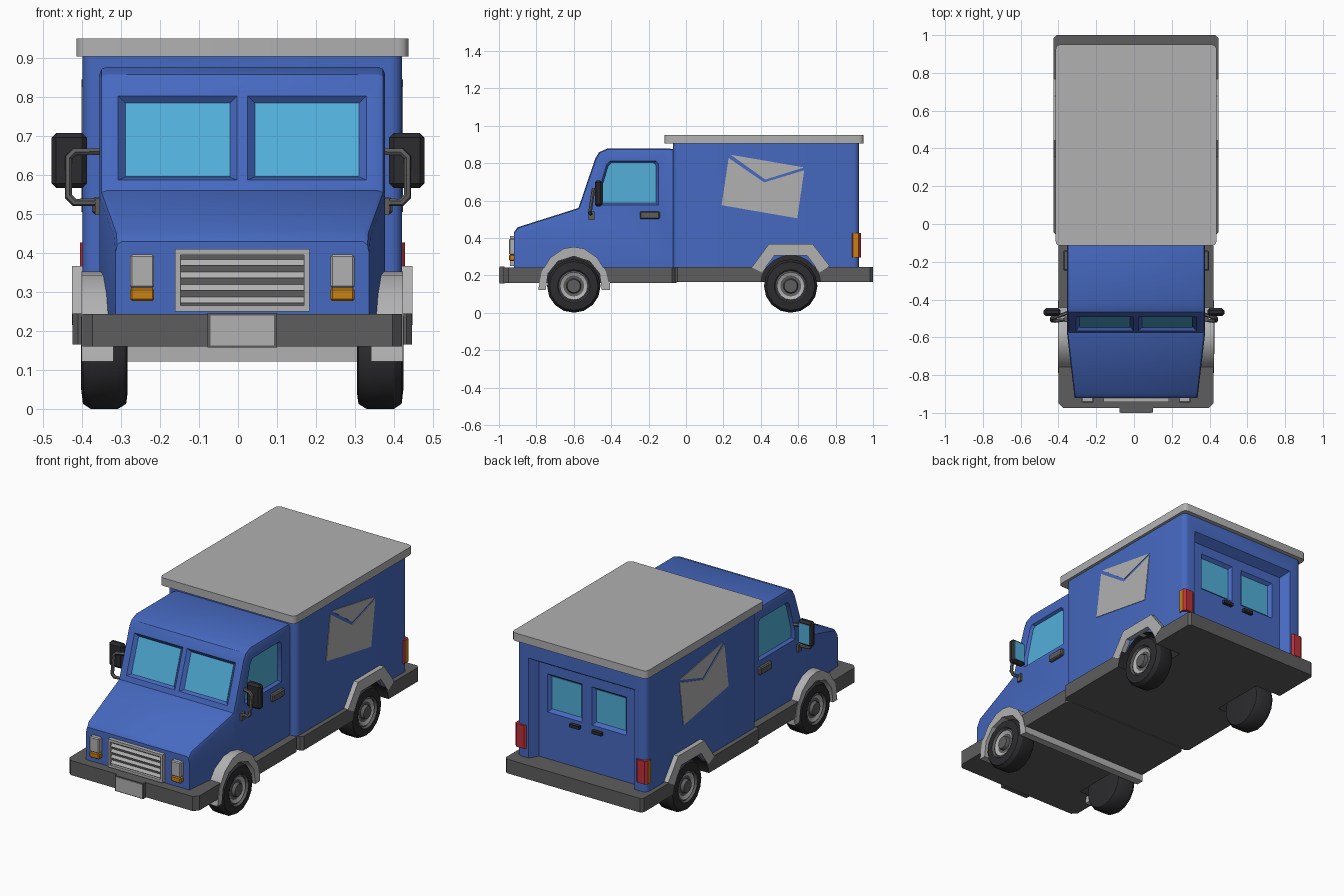
import bpy, bmesh, math
from mathutils import Vector

if "Cube" in bpy.data.objects:
    bpy.data.objects.remove(bpy.data.objects["Cube"])

CX = 0.011  # body centre line


def material(name, rgb):
    m = bpy.data.materials.new(name)
    m.diffuse_color = (*rgb, 1)
    m.use_nodes = True
    m.node_tree.nodes["Principled BSDF"].inputs["Base Color"].default_value = m.diffuse_color
    return m


BLUE = material("blue_paint", (0.061, 0.141, 0.53))
LIGHT = material("light_grey", (0.44, 0.44, 0.44))
GREY = material("dark_grey", (0.11, 0.11, 0.11))
BLACK = material("black_rubber", (0.025, 0.025, 0.028))
GLASS = material("cyan_glass", (0.085, 0.43, 0.70))
ORANGE = material("orange_lens", (0.58, 0.22, 0.006))
RED = material("red_lens", (0.50, 0.03, 0.04))


def finish(name, bm, *mats):
    bmesh.ops.recalc_face_normals(bm, faces=bm.faces)
    me = bpy.data.meshes.new(name)
    bm.to_mesh(me)
    bm.free()
    for m in mats:
        me.materials.append(m)
    ob = bpy.data.objects.new(name, me)
    bpy.context.collection.objects.link(ob)
    return ob


def loft(a, b):
    """Solid between two matching outlines."""
    bm = bmesh.new()
    va, vb = [bm.verts.new(p) for p in a], [bm.verts.new(p) for p in b]
    bm.faces.new(va)
    bm.faces.new(vb[::-1])
    for i in range(len(va)):
        j = (i + 1) % len(va)
        bm.faces.new((va[i], va[j], vb[j], vb[i]))
    bmesh.ops.recalc_face_normals(bm, faces=bm.faces)
    return bm


def side_prism(pts, x0, x1):
    return loft([(x0, y, z) for y, z in pts], [(x1, y, z) for y, z in pts])


def box(name, x, y, z, mat, bev=0, seg=1, upright=False):
    bm = side_prism([(y[0], z[0]), (y[1], z[0]), (y[1], z[1]), (y[0], z[1])], *x)
    if bev:
        es = [e for e in bm.edges
              if not upright or abs(e.verts[0].co.z - e.verts[1].co.z) > 0.01]
        bmesh.ops.bevel(bm, geom=es, offset=bev, segments=seg, profile=0.5, affect='EDGES')
    return finish(name, bm, mat)


def cut(target, cutter):
    mod = target.modifiers.new("cut", 'BOOLEAN')
    mod.operation, mod.solver, mod.object = 'DIFFERENCE', 'EXACT', cutter
    mod.material_mode = 'TRANSFER'
    bpy.context.view_layer.objects.active = target
    bpy.ops.object.modifier_apply(modifier=mod.name)


def recess(target, o, u, v, n, outline, shrink, depth, glass=None):
    """Sink a tapered opening into target, optionally glazed."""
    o, u, v, n = Vector(o), Vector(u), Vector(v), Vector(n)
    ca = sum(p[0] for p in outline) / len(outline)
    cb = sum(p[1] for p in outline) / len(outline)

    def ring(s, h):
        return [o + u * (ca + (a - ca) * s) + v * (cb + (b - cb) * s) + n * h for a, b in outline]
    c = finish("cutter", loft(ring(1.02, 0.004), ring(shrink, -depth)), BLUE)
    cut(target, c)
    bpy.data.objects.remove(c)
    if glass:
        finish(glass, loft(ring(shrink, -depth - 0.004), ring(shrink, 0.003 - depth)), GLASS)


def rect(a0, a1, b0, b1):
    return [(a0, b0), (a1, b0), (a1, b1), (a0, b1)]


# Cab: side profile with chamfered top edges and tapering hood
profile = [(-0.92, 0.24), (-0.92, 0.43), (-0.90, 0.457), (-0.575, 0.56), (-0.485, 0.825),
           (-0.465, 0.858), (-0.42, 0.878), (-0.09, 0.878), (0.0, 0.86), (0.0, 0.24)]
bm = side_prism(profile, CX - 0.366, CX + 0.366)
rim = [e for e in bm.edges if abs(e.verts[0].co.x - e.verts[1].co.x) < 0.01
       and min(v.co.z for v in e.verts) > 0.4]
bmesh.ops.bevel(bm, geom=rim, offset=0.018, segments=2, profile=0.5, affect='EDGES')
bmesh.ops.bisect_plane(bm, geom=bm.verts[:] + bm.edges[:] + bm.faces[:],
                       plane_co=(0, -0.575, 0), plane_no=(0, 1, 0))
for v in bm.verts:
    if v.co.y < -0.575:
        v.co.x = CX + (v.co.x - CX) * (1 - 0.32 * (-0.575 - v.co.y))
cab = finish("cab", bm, BLUE)

# Cargo box, roof and chassis
cargo = box("cargo_box", (CX - 0.41, CX + 0.41), (-0.07, 0.925), (0.24, 0.91), BLUE, 0.03, 4, True)
box("roof", (CX - 0.426, CX + 0.426), (-0.115, 0.95), (0.905, 0.95), LIGHT, 0.025, 3, True)
rear_ch = box("rear_chassis", (CX - 0.436, CX + 0.436), (-0.06, 1.0), (0.165, 0.245), GREY, 0.015, 1, True)
front_ch = box("front_chassis", (CX - 0.41, CX + 0.41), (-0.975, -0.05), (0.16, 0.243), GREY, 0.025, 1, True)

# Wheel wells
for y, parts in ((-0.60, (cab, front_ch)), (0.56, (cargo, rear_ch))):
    arc = [(y + 0.162 * math.cos(i * math.pi / 10), 0.145 + 0.162 * math.sin(i * math.pi / 10))
           for i in range(20)]
    for s in (-1, 1):
        well = finish("well_cutter", side_prism(arc, CX + s * 0.27, CX + s * 0.5), BLACK)
        for p in parts:
            cut(p, well)
        bpy.data.objects.remove(well)

# Windscreen, door and rear windows
slope = Vector((0, 0.09, 0.265)).normalized()
for s in (-1, 1):
    recess(cab, (CX, -0.575, 0.56), (s, 0, 0), slope, (0, -slope.z, slope.y),
           rect(0.012, 0.32, 0.028, 0.258), 0.87, 0.018, "windscreen")
    recess(cab, (CX + s * 0.366, 0, 0), (0, 1, 0), (0, 0, 1), (s, 0, 0),
           [(-0.475, 0.575), (-0.475, 0.62), (-0.425, 0.79), (-0.405, 0.81),
            (-0.16, 0.81), (-0.148, 0.795), (-0.148, 0.575)], 0.92, 0.018, "door_window")
recess(cargo, (CX, 0.925, 0), (1, 0, 0), (0, 0, 1), (0, 1, 0), rect(-0.33, 0.33, 0.15, 0.81), 0.92, 0.05)
for s in (-1, 1):
    recess(cargo, (CX, 0.875, 0), (s, 0, 0), (0, 0, 1), (0, 1, 0),
           rect(0.03, 0.25, 0.51, 0.73), 0.84, 0.02, "rear_window")

# Wheels: (radius, offset outward, material of the ring that follows)
rings = [(0.10, -0.060, 0), (0.130, -0.056, 0), (0.143, -0.035, 0), (0.143, 0.035, 0),
         (0.130, 0.055, 0), (0.088, 0.060, 1), (0.082, 0.046, 1), (0.074, 0.052, 2),
         (0.056, 0.042, 1), (0.040, 0.042, 1), (0.035, 0.060, 1)]
for y in (-0.60, 0.56):
    for s in (-1, 1):
        bm = bmesh.new()
        loops = []
        for r, h, m in rings:
            loops.append([bm.verts.new((CX + s * (0.354 + h), y + r * math.cos(k * math.pi / 8),
                                        0.143 + r * math.sin(k * math.pi / 8))) for k in range(16)])
        for a, b, ring in zip(loops, loops[1:], rings):
            for k in range(16):
                j = (k + 1) % 16
                bm.faces.new((a[k], a[j], b[j], b[k])).material_index = ring[2]
        bm.faces.new(loops[0])
        bm.faces.new(loops[-1]).material_index = 1
        finish("wheel", bm, BLACK, GREY, LIGHT)

# Fenders
front_arch = [(-0.79, 0.122), (-0.772, 0.22), (-0.725, 0.295), (-0.655, 0.343), (-0.60, 0.352),
              (-0.545, 0.343), (-0.475, 0.295), (-0.428, 0.22), (-0.405, 0.122),
              (-0.45, 0.122), (-0.462, 0.21), (-0.515, 0.275), (-0.60, 0.302),
              (-0.685, 0.275), (-0.738, 0.21), (-0.75, 0.122)]
rear_arch = [(0.352, 0.243), (0.442, 0.367), (0.678, 0.367), (0.768, 0.25),
             (0.715, 0.215), (0.648, 0.305), (0.472, 0.305), (0.405, 0.215)]
for s in (-1, 1):
    finish("front_fender", side_prism(front_arch, CX + s * 0.33, CX + s * 0.413), LIGHT)
    finish("rear_fender", side_prism(rear_arch, CX + s * 0.38, CX + s * 0.437), LIGHT)
box("fender_crossbar", (CX - 0.412, CX + 0.412), (-0.45, -0.406), (0.121, 0.165), LIGHT)

# Grille with slats
box("grille_back", (CX - 0.16, CX + 0.16), (-0.926, -0.915), (0.26, 0.40), GREY)
for z in (0.25, 0.395):
    box("grille_rail", (CX - 0.173, CX + 0.173), (-0.942, -0.915), (z, z + 0.015), LIGHT)
for s in (-1, 1):
    box("grille_post", sorted((CX + s * 0.158, CX + s * 0.173)), (-0.942, -0.915), (0.25, 0.41), LIGHT)
for i in range(4):
    z = 0.272 + i * 0.032
    finish("grille_slat", side_prism([(-0.937, z), (-0.92, z + 0.024), (-0.92, z)],
                                     CX - 0.158, CX + 0.158), LIGHT)

# Number plate
box("plate_holder", (CX - 0.089, CX + 0.089), (-0.997, -0.97), (0.157, 0.246), GREY)
box("plate", (CX - 0.082, CX + 0.082), (-1.0, -0.996), (0.163, 0.240), LIGHT)

for s in (-1, 1):
    def span(a, b, c=CX):
        return sorted((c + s * a, c + s * b))
    # Lamps
    box("headlamp", span(0.226, 0.288), (-0.946, -0.915), (0.31, 0.396), LIGHT, 0.005)
    box("indicator", span(0.226, 0.288), (-0.946, -0.915), (0.277, 0.31), ORANGE, 0.005)
    lamp = box("tail_lamp", span(0.345, 0.417), (0.882, 0.935), (0.295, 0.427), RED, 0.012, 1, True)
    lamp.data.materials.append(ORANGE)
    for f in lamp.data.polygons:
        f.material_index = int(abs(f.normal.x) > 0.9)
    # Handles
    box("door_handle", span(0.36, 0.386), (-0.247, -0.14), (0.50, 0.542), GREY, 0.006)
    box("rear_handle", span(0.04, 0.10), (0.87, 0.895), (0.472, 0.49), BLACK)
    # Envelope panels on the cargo sides
    for pts in ([(0.238, 0.845), (0.632, 0.777), (0.424, 0.712)],
                [(0.228, 0.828), (0.418, 0.697), (0.632, 0.762), (0.595, 0.505), (0.19, 0.575)]):
        finish("envelope_panel", side_prism(pts, CX + s * 0.407, CX + s * 0.413), LIGHT)
    # Mirrors on bent tube brackets
    box("mirror_housing", span(0.388, 0.479, 0), (-0.487, -0.447), (0.567, 0.708), BLACK, 0.012)
    box("mirror_glass", span(0.400, 0.467, 0), (-0.45, -0.444), (0.582, 0.693), GLASS)
    cu = bpy.data.curves.new("mirror_bracket", 'CURVE')
    cu.dimensions, cu.bevel_depth, cu.bevel_resolution, cu.use_fill_caps = '3D', 0.010, 1, True
    path = [(0.35, -0.47, 0.66), (0.42, -0.495, 0.66), (0.435, -0.497, 0.645),
            (0.435, -0.512, 0.545), (0.42, -0.514, 0.53), (0.35, -0.505, 0.53)]
    sp = cu.splines.new('POLY')
    sp.points.add(len(path) - 1)
    for p, (x, y, z) in zip(sp.points, path):
        p.co = (s * x, y, z, 1)
    cu.materials.append(GREY)
    ob = bpy.data.objects.new("mirror_bracket", cu)
    bpy.context.collection.objects.link(ob)
    bpy.ops.object.select_all(action='DESELECT')
    ob.select_set(True)
    bpy.context.view_layer.objects.active = ob
    bpy.ops.object.convert(target='MESH')
    box("bracket_foot", span(0.355, 0.378), (-0.52, -0.49), (0.497, 0.54), GREY)

# Smooth rounded areas, keep hard edges
bpy.ops.object.select_all(action='SELECT')
bpy.ops.object.shade_smooth_by_angle(angle=math.radians(32))
